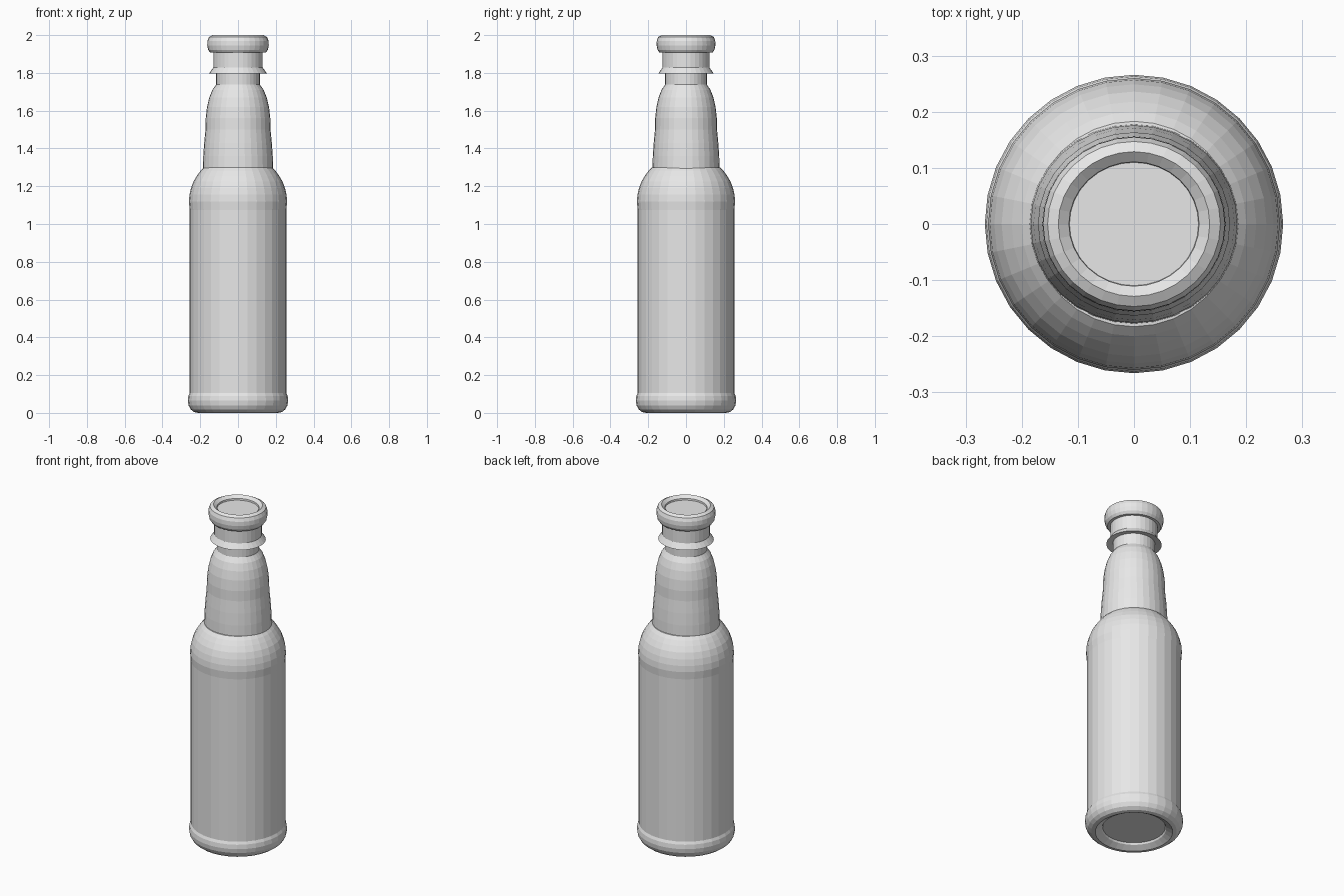
import bpy, bmesh, math

SIDES = 32

grey = bpy.data.materials.new("light grey")
grey.diffuse_color = (0.8, 0.8, 0.8, 1)


def lathe(name, profile, y_scale=1.0):
    """Revolve (radius, z) points about z; radius 0 closes with a disc."""
    bm = bmesh.new()
    rings = []
    for r, z in profile:
        if r == 0:
            rings.append([bm.verts.new((0, 0, z))] * SIDES)
        else:
            rings.append([bm.verts.new((r * math.cos(2 * math.pi * i / SIDES),
                                        r * math.sin(2 * math.pi * i / SIDES) * y_scale, z))
                          for i in range(SIDES)])
    for a, b in zip(rings, rings[1:]):
        for i in range(SIDES):
            j = (i + 1) % SIDES
            corners = list(dict.fromkeys((a[i], a[j], b[j], b[i])))
            bm.faces.new(corners)
    mesh = bpy.data.meshes.new(name)
    bm.to_mesh(mesh)
    bm.free()
    mesh.materials.append(grey)
    obj = bpy.data.objects.new(name, mesh)
    bpy.context.collection.objects.link(obj)
    return obj


# Base with recessed underside, straight wall and rounded shoulder
lathe("bottle_body", [
    (0, 0.03), (0.17, 0.03), (0.175, 0.02), (0.21, 0.0), (0.232, 0.004),
    (0.25, 0.018), (0.262, 0.04), (0.266, 0.065), (0.263, 0.09), (0.256, 0.105),
    (0.256, 1.075), (0.26, 1.12), (0.257, 1.155), (0.249, 1.19), (0.236, 1.225),
    (0.218, 1.255), (0.2, 1.28), (0.183, 1.298), (0.165, 1.30)])

# Slightly oval neck, flared collar and rolled lip with sunken top
lathe("bottle_neck", [
    (0.186, 1.292), (0.184, 1.36), (0.179, 1.43), (0.172, 1.50), (0.171, 1.56),
    (0.164, 1.62), (0.152, 1.67), (0.136, 1.71), (0.116, 1.738), (0.116, 1.803),
    (0.153, 1.797), (0.131, 1.828), (0.131, 1.907), (0.147, 1.907), (0.158, 1.922),
    (0.163, 1.945), (0.162, 1.97), (0.154, 1.99), (0.135, 2.0), (0.116, 1.985),
    (0.115, 1.975), (0, 1.975)], y_scale=0.955)
